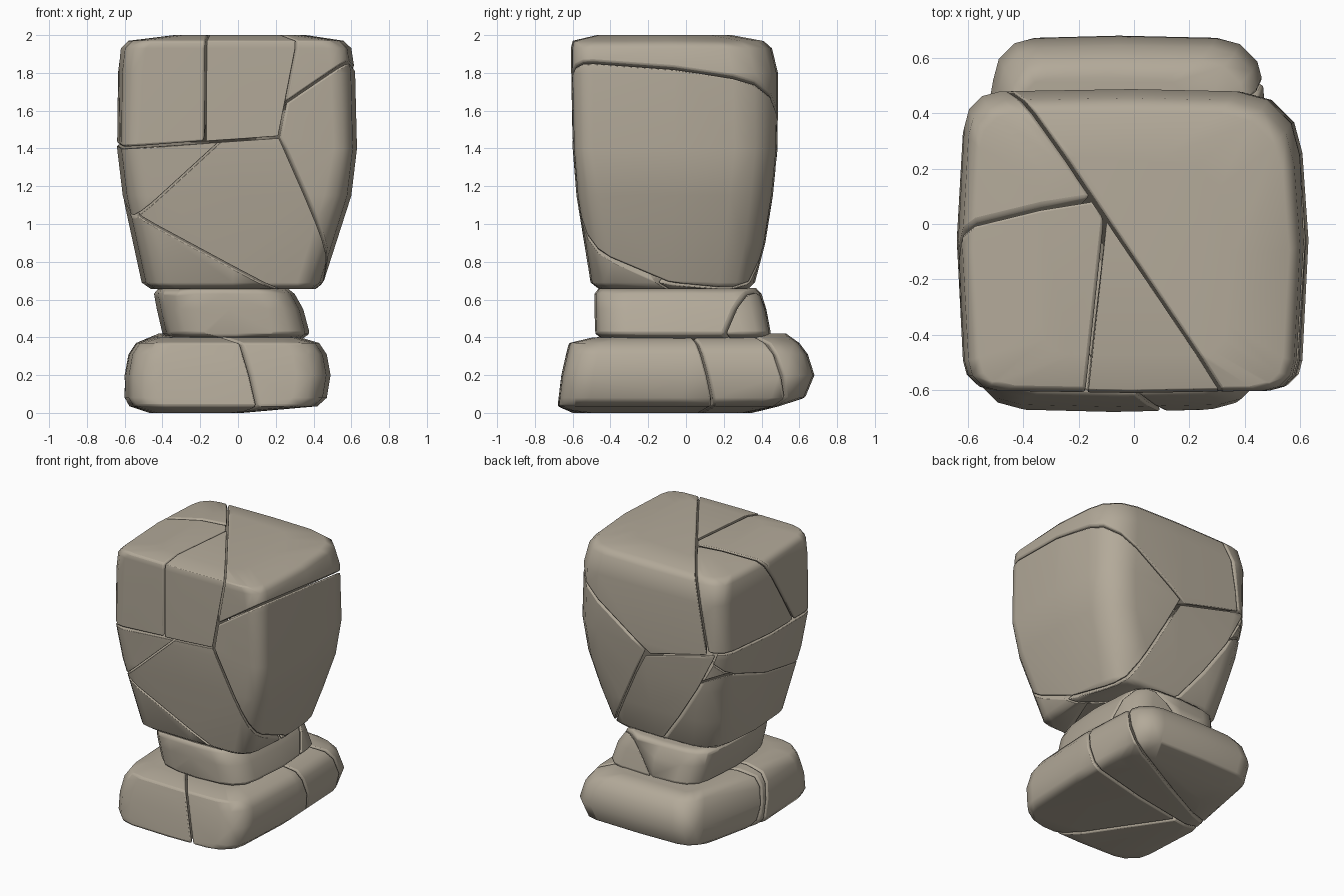
import bpy, bmesh, math
from mathutils import Vector

if "Cube" in bpy.data.objects:
    bpy.data.objects.remove(bpy.data.objects["Cube"])

stone = bpy.data.materials.new("warm grey stone")
stone.diffuse_color = (0.45, 0.40, 0.32, 1)
stone.use_nodes = True
stone.node_tree.nodes["Principled BSDF"].inputs["Base Color"].default_value = stone.diffuse_color
GAP = 0.005  # half width of a crack


def ring(z, x0, x1, y0, y1, radii, taper=0.0):
    """Pillowy rounded rectangle at height z; radii in order back right, back left, front left, front right."""
    bx, by = 0.022, 0.008
    mx, my = (x0 + x1) / 2, (y0 + y1) / 2
    pts = [(x1, my, z), (x0, my, z), (mx, y1, z), (mx, y0, z)]
    corners = [(x1 - bx, y1 - by, -1, -1), (x0 + bx + taper, y1 - by, 1, -1),
               (x0 + bx, y0 + by, 1, 1), (x1 - bx, y0 + by, -1, 1)]
    for i, (cx, cy, sx, sy) in enumerate(corners):
        r = radii[i]
        for k in range(4):
            a = math.radians(90 * i + 30 * k)
            pts.append((cx + sx * r + r * math.cos(a), cy + sy * r + r * math.sin(a), z))
    return pts


def rock(rings):
    """Convex boulder wrapped around a stack of rings."""
    bm = bmesh.new()
    for r in rings:
        for p in ring(*r):
            bm.verts.new(p)
    return hull(bm)


def hull(bm):
    pts = [v.co.copy() for v in bm.verts]
    bm.free()
    out = bmesh.new()
    for p in pts:
        out.verts.new(p)
    bmesh.ops.remove_doubles(out, verts=out.verts[:], dist=0.012)
    bmesh.ops.convex_hull(out, input=out.verts[:])
    loose = [v for v in out.verts if not v.link_faces]
    bmesh.ops.delete(out, geom=loose, context='VERTS')
    bmesh.ops.dissolve_limit(out, angle_limit=math.radians(1.5), verts=out.verts[:], edges=out.edges[:])
    bmesh.ops.recalc_face_normals(out, faces=out.faces[:])
    return out


def plane(a, b, c, toward):
    """Plane through three points, its normal turned toward the given direction."""
    a, b, c = Vector(a), Vector(b), Vector(c)
    n = (b - a).cross(c - a).normalized()
    return (a, n if n.dot(Vector(toward)) > 0 else -n)


def piece(name, source, cuts):
    """Part of a rock on the given side (+1 or -1) of each cut plane."""
    bm = source.copy()
    for (co, n), side in cuts:
        n = n * side
        bmesh.ops.bisect_plane(bm, geom=bm.verts[:] + bm.edges[:] + bm.faces[:],
                               plane_co=co + n * GAP, plane_no=n, clear_inner=True)
    bm = hull(bm)
    me = bpy.data.meshes.new(name)
    bm.to_mesh(me)
    bm.free()
    me.materials.append(stone)
    ob = bpy.data.objects.new(name, me)
    bpy.context.collection.objects.link(ob)
    bpy.ops.object.select_all(action='DESELECT')
    ob.select_set(True)
    bpy.context.view_layer.objects.active = ob
    bpy.ops.object.shade_smooth_by_angle(angle=math.radians(50))
    bev = ob.modifiers.new("worn edges", 'BEVEL')
    bev.width, bev.segments, bev.angle_limit = 0.012, 2, math.radians(48)
    ob.modifiers.new("even shading", 'WEIGHTED_NORMAL').keep_sharp = True


# Large upper block
q = (.23, .13, .11, .11)
block = rock([
    (.655, -.46, .41, -.46, .33, (.16, .16, .12, .12)),
    (.69, -.51, .455, -.505, .365, (.18, .18, .12, .12)),
    (.9, -.55, .52, -.535, .42, (.2, .17, .12, .12)),
    (1.15, -.61, .60, -.58, .46, (.22, .17, .12, .12)),
    (1.4, -.64, .63, -.60, .485, (.22, .15, .1, .1)),
    (1.8, -.635, .62, -.61, .487, q),
    (1.93, -.62, .60, -.61, .455, q),
    (1.97, -.58, .56, -.60, .41, q),
    (2.0, -.36, .36, -.48, .25, q)])
H = plane((-.64, -.6, 1.40), (.22, -.6, 1.46), (-.6, .4, 1.44), (0, 0, 1))
H2 = plane((-.55, .45, 1.45), (0, .47, 1.31), (0, -.2, 1.45), (0, 0, 1))
P = plane((-.41, .48, 2), (.32, -.6, 2), (.22, -.6, 1.46), (1, 0, 0))
C = plane((.6, -.6, 1.88), (.6, .35, 1.77), (.26, -.6, 1.65), (0, 0, 1))
D = plane((.22, -.6, 1.46), (.47, -.56, .9), (0, .47, 1.33), (1, 0, 0))
T1 = plane((-.64, -.02, 1.95), (-.1, .1, 2), (-.64, -.37, 1.4), (0, 1, 0))
T2 = plane((-.1, .05, 2), (-.17, -.6, 2), (-.175, -.6, 1.45), (1, 0, 0))
F = plane((-.1, -.6, 1.43), (-.53, -.58, 1.03), (-.62, .4, 1.27), (0, 0, 1))
B = plane((-.53, .45, 1.38), (-.08, .37, .66), (.2, .1, .66), (0, 1, 0))
G = plane((-.52, -.58, 1.03), (-.03, -.53, .77), (-.5, .45, 1.25), (0, 0, 1))
upper = [(H, 1), (P, -1)]
lower = [(H, -1), (D, -1)]
piece("block_top_back_left", block, upper + [(T1, 1)])
piece("block_top_front_left", block, upper + [(T1, -1), (T2, -1)])
piece("block_top_front_middle", block, upper + [(T1, -1), (T2, 1)])
piece("block_top_right", block, [(H2, 1), (P, 1), (C, 1)])
piece("block_right_side", block, [(P, 1), (C, -1), (D, 1)])
piece("block_left_wedge", block, lower + [(F, 1), (B, -1)])
piece("block_back", block, [(H2, -1), (H, -1), (D, -1), (B, 1)])
piece("block_front", block, lower + [(F, -1), (B, -1), (G, 1)])
piece("block_bottom_left", block, lower + [(F, -1), (B, -1), (G, -1)])

# Narrow neck stone
c = (.14, .16, .2, .17)
neck = rock([
    (.385, -.35, .33, -.44, .42, c),
    (.42, -.40, .38, -.48, .45, c),
    (.55, -.43, .345, -.485, .425, c),
    (.63, -.445, .30, -.485, .40, c),
    (.662, -.42, .26, -.46, .37, c)])
N1 = plane((-.375, -.46, .65), (-.36, -.46, .42), (-.44, -.2, .55), (1, 0, 0))
N2 = plane((.33, .28, .66), (.36, .2, .4), (.02, .43, .5), (0, 1, 0))
piece("neck_left", neck, [(N1, -1)])
piece("neck_middle", neck, [(N1, 1), (N2, -1)])
piece("neck_back", neck, [(N1, 1), (N2, 1)])

# Wide foot stone, narrowing to the back left
c = (.17, .15, .17, .16)
foot = rock([
    (0, -.47, .05, -.60, .35, c, .06),
    (.035, -.575, .42, -.68, .50, c, .07),
    (.08, -.60, .47, -.675, .63, c, .07),
    (.2, -.60, .49, -.66, .68, c, .07),
    (.31, -.58, .47, -.635, .645, c, .07),
    (.37, -.54, .43, -.62, .60, c, .06),
    (.40, -.45, .33, -.50, .55, c, .03),
    (.42, -.42, .20, .30, .53, (.08,) * 4)])
K1 = plane((.48, .07, .38), (.48, .15, .05), (-.58, -.08, .2), (0, 1, 0))
K2 = plane((.48, .52, .2), (.48, .47, .38), (-.58, -.01, .2), (0, 1, 0))
K3 = plane((.05, -.67, .38), (.1, -.67, .05), (-.25, -.15, .05), (1, 0, 0))
piece("foot_back", foot, [(K2, 1)])
piece("foot_right_wedge", foot, [(K2, -1), (K1, 1)])
piece("foot_front_left", foot, [(K1, -1), (K3, -1)])
piece("foot_front_right", foot, [(K1, -1), (K3, 1)])

for bm in (block, neck, foot):
    bm.free()
